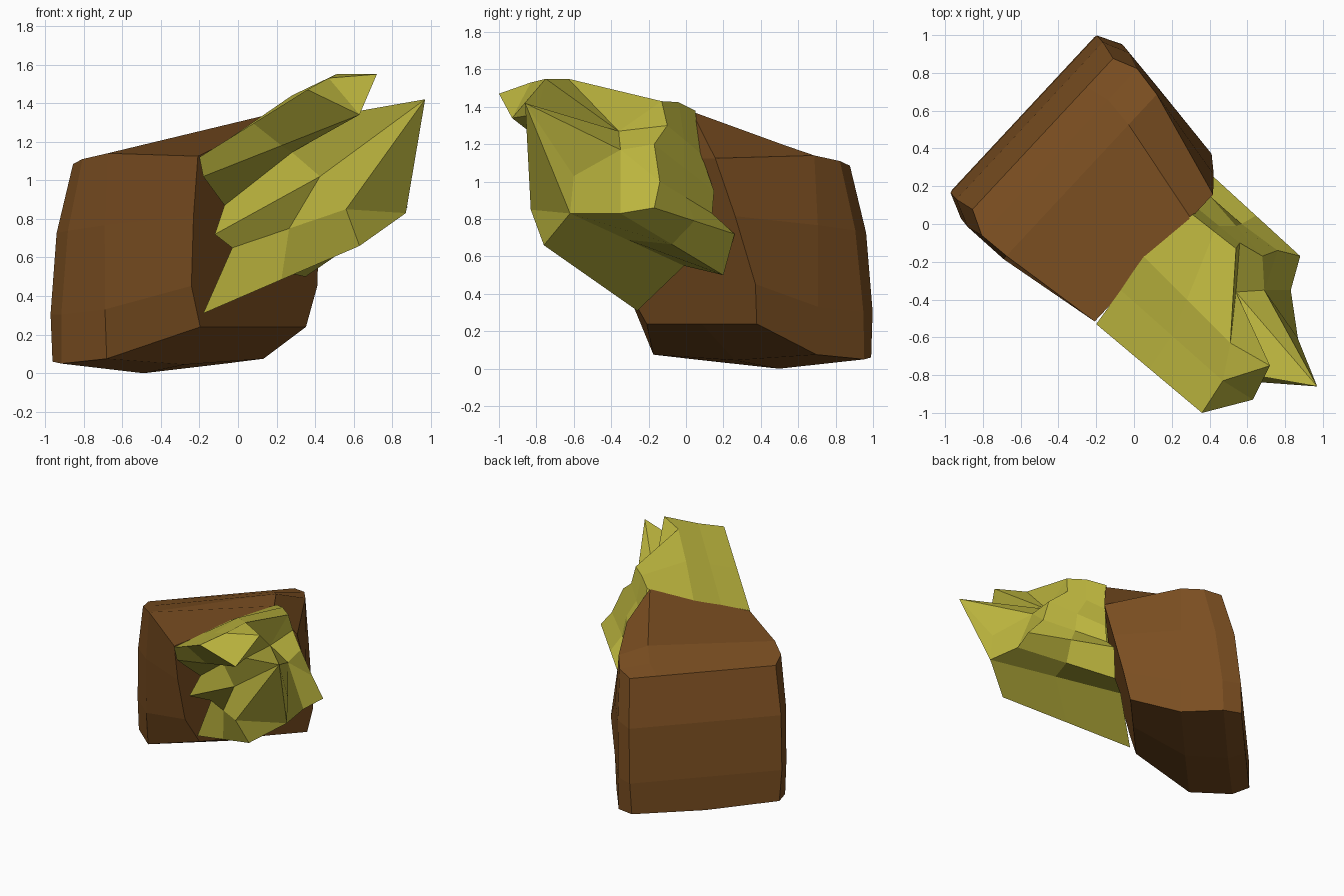
import bpy, bmesh
from mathutils import Vector

if "Cube" in bpy.data.objects:
    bpy.data.objects.remove(bpy.data.objects["Cube"])


def material(name, rgb):
    m = bpy.data.materials.new(name)
    m.diffuse_color = (*rgb, 1)
    m.use_nodes = True
    m.node_tree.nodes["Principled BSDF"].inputs["Base Color"].default_value = m.diffuse_color
    return m


def loft(name, rings, mat, caps):
    """Skin closed rings of equal length, then add caps with the given function."""
    bm = bmesh.new()
    vs = [[bm.verts.new(p) for p in ring] for ring in rings]
    n = len(rings[0])
    for a, b in zip(vs, vs[1:]):
        for i in range(n):
            j = (i + 1) % n
            bm.faces.new((a[i], a[j], b[j], b[i]))
    caps(bm, vs)
    bmesh.ops.recalc_face_normals(bm, faces=bm.faces)
    me = bpy.data.meshes.new(name)
    bm.to_mesh(me)
    bm.free()
    me.materials.append(mat)
    ob = bpy.data.objects.new(name, me)
    bpy.context.collection.objects.link(ob)
    return ob


brown = material("brown", (0.195, 0.076, 0.015))
yellow = material("olive yellow", (0.50, 0.46, 0.048))

# Block: rounded box cross-section (width fraction, height fraction), lofted back to front
profile = [(-1, 0), (-1, .24), (-1, .65), (-.96, 1), (.6, 1), (.96, 1),
           (1, .65), (1, .24), (1, 0), (0, 0)]
# bottom u, top u, bend, half width, bottom width, low z, high z, ridge, bottom dip, lean at bottom and top
sections = [(-.83, -.68, 2.5, .57, .97, .06, 1.085, .0, .02, .03, .02),
            (-.70, -.55, 2, .63, .99, .05, 1.11, .02, .05, .03, .01),
            (-.38, -.38, 1, .61, .98, .075, 1.14, .055, .03, .005, .0),
            (.0, .20, 1, .48, .84, .24, 1.125, .25, 0, .115, -.06)]


def block_ring(s):
    ub, ut, bend, half, low_w, lo, hi, ridge, dip, lean0, lean1 = s
    pts = []
    for i, (fv, fz) in enumerate(profile):
        u = ub + (ut - ub) * fz ** bend
        w = half * (low_w if fz == 0 else 1)
        v = fv * w + lean0 + (lean1 - lean0) * fz
        z = lo + (hi - lo) * fz + {4: ridge, 9: -dip}.get(i, 0)
        pts.append((.73 * u + .68 * v, -.68 * u + .73 * v, z))
    return pts


def block_caps(bm, vs):
    for r in (vs[0], vs[-1]):
        for ids in ((0, 1, 7, 8), (1, 2, 6, 7), (2, 3, 5, 6), (3, 4, 5), (8, 9, 0)):
            bm.faces.new([r[i] for i in ids])


loft("block", [block_ring(s) for s in sections], brown, block_caps)

# Tufts: each ridge or groove runs from a root on the block's front to a tip
roots = [(-.2, -.53, 1.12), (-.07, -.35, 1.2), (.05, -.17, 1.27), (.31, .05, 1.38),
         (.34, .08, 1.15), (.40, .15, .95), (.38, .14, .83), (.41, .26, .72),
         (.35, .2, .5), (.12, -.01, .55), (-.18, -.26, .31), (-.03, -.3, .65),
         (-.12, -.45, .72), (-.07, -.38, .87), (-.18, -.52, 1.02)]
tips = [(.36, -1, 1.47), (.47, -.83, 1.53), (.51, -.63, 1.55), (.54, -.13, 1.43),
        (.56, -.1, 1.3), (.68, -.17, 1.2), (.76, -.14, 1.0), (.88, -.17, .86),
        (.83, -.35, .83), (.87, -.62, .83), (.63, -.76, .66), (.56, -.83, .85),
        (.97, -.86, 1.42), (.63, -.8, 1.36), (.63, -.93, 1.34)]
sag = {2: .03, 3: .02, 12: -.05, 13: .03}
middle = [Vector(a).lerp(Vector(b), .5) + Vector((0, 0, sag.get(i, 0)))
          for i, (a, b) in enumerate(zip(roots, tips))]


def tuft_caps(bm, vs):
    end = list(vs[-1])
    # extra end points: upper spike, groove, hub, outer cheek
    for p in ((.72, -.75, 1.55), (.54, -.36, 1.27), (.69, -.35, 1.17), (.865, -.6, 1.03)):
        end.append(bm.verts.new(p))
    spike, groove, hub, cheek = 15, 16, 17, 18
    for ids in ((0, 1, 14), (14, 1, spike), (1, 2, spike), (14, spike, 13),
                (spike, 2, groove), (spike, groove, 13), (2, 3, groove), (3, 4, groove),
                (4, 5, hub, groove), (5, 6, hub), (6, 7, 8, hub), (hub, 8, 9, cheek),
                (cheek, 9, 12), (12, hub, cheek), (9, 10, 11), (9, 11, 12),
                (12, 13, groove), (12, groove, hub)):
        bm.faces.new([end[i] for i in ids])


loft("tufts", [roots, middle, tips], yellow, tuft_caps)
